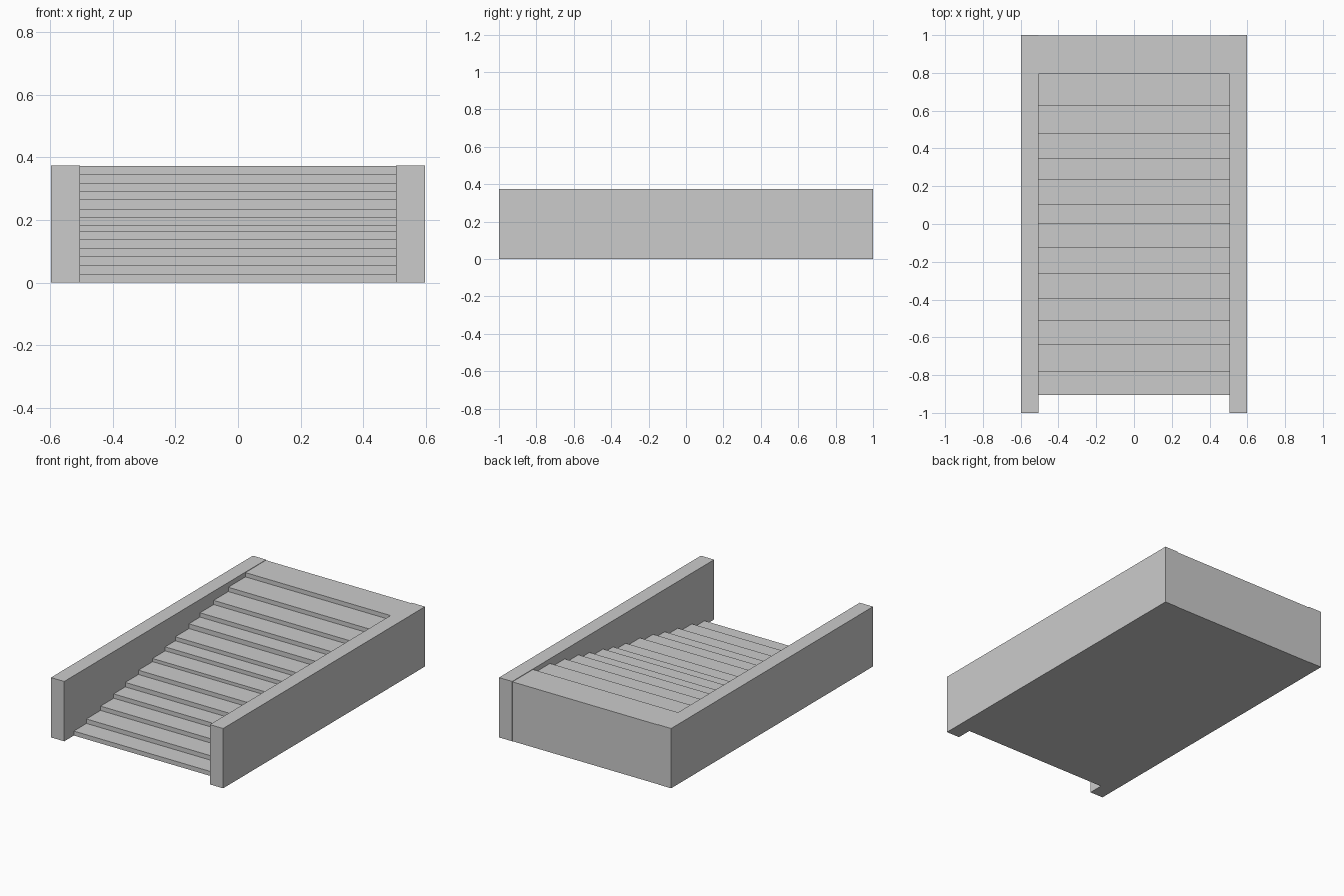
import bpy

if "Cube" in bpy.data.objects:
    bpy.data.objects.remove(bpy.data.objects["Cube"])


def box(name, lo, hi):
    """Axis-aligned box between two corners."""
    bpy.ops.mesh.primitive_cube_add(size=1, location=[(a + b) / 2 for a, b in zip(lo, hi)])
    ob = bpy.context.object
    ob.name = name
    ob.scale = [b - a for a, b in zip(lo, hi)]
    bpy.ops.object.transform_apply(location=False, rotation=False, scale=True)
    return ob


# Side walls
for name, s in (("left_wall", -1), ("right_wall", 1)):
    x = sorted((s * 0.505, s * 0.597))
    box(name, (x[0], -1, 0), (x[1], 1, 0.375))

# Stacked step slabs: front edge and top height of each, all running to the back
fronts = [-0.905, -0.78, -0.64, -0.51, -0.395, -0.265, -0.125,
          0.0, 0.10, 0.235, 0.345, 0.48, 0.625, 0.795]
tops = [0.028, 0.056, 0.083, 0.11, 0.138, 0.165, 0.185,
        0.21, 0.235, 0.265, 0.292, 0.318, 0.345, 0.372]
bottom = 0
for i, (y, z) in enumerate(zip(fronts, tops), 1):
    box(f"step_{i:02d}", (-0.505, y, bottom), (0.505, 0.998, z))
    bottom = z
